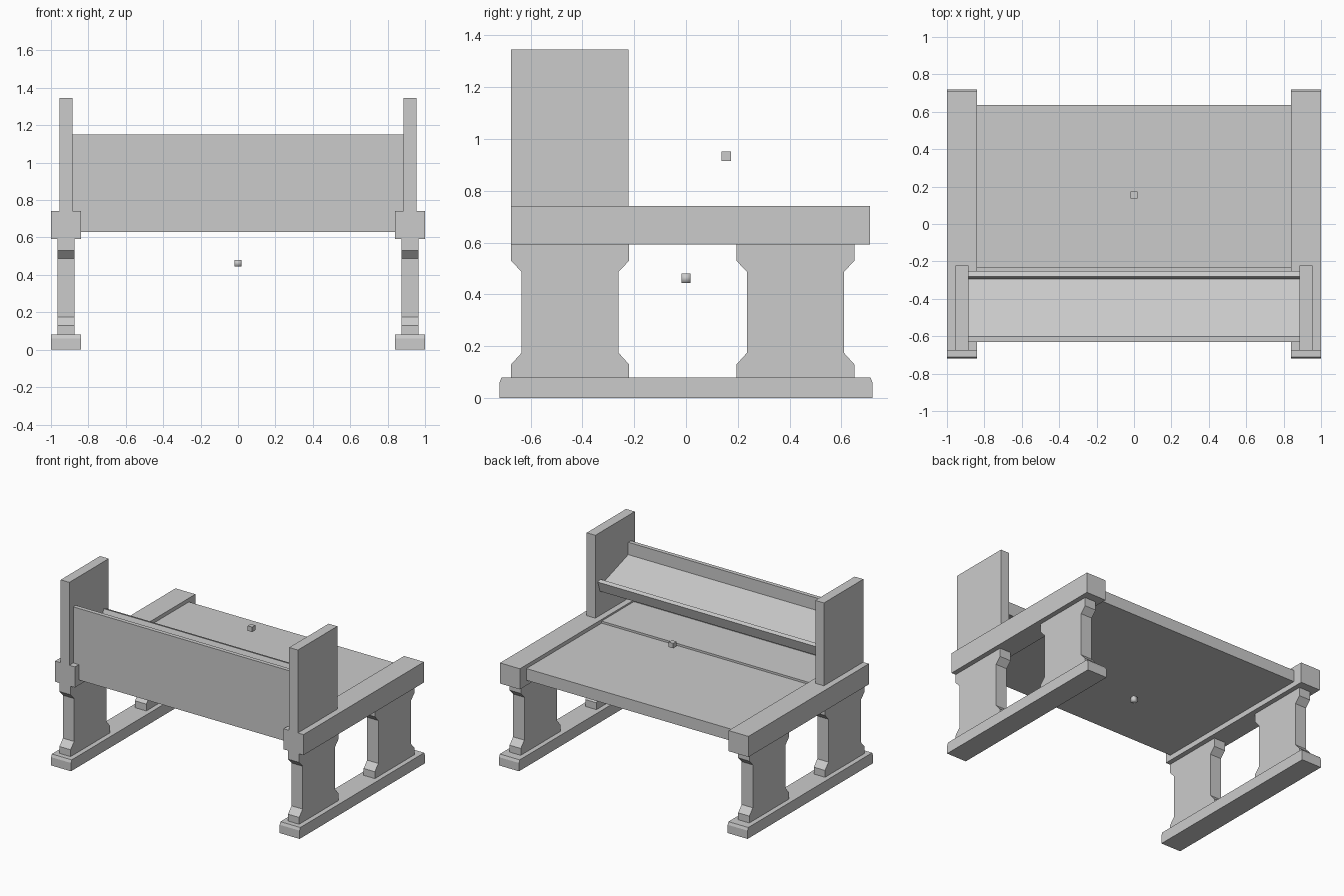
import bpy, bmesh, math
from mathutils import Vector

if "Cube" in bpy.data.objects:
    bpy.data.objects.remove(bpy.data.objects["Cube"])


def prism(name, profile, x0, x1):
    """Extrude a (y, z) profile from x0 to x1."""
    bm = bmesh.new()
    face = bm.faces.new([bm.verts.new((x0, y, z)) for y, z in profile])
    ext = bmesh.ops.extrude_face_region(bm, geom=[face])
    moved = [v for v in ext["geom"] if isinstance(v, bmesh.types.BMVert)]
    bmesh.ops.translate(bm, verts=moved, vec=(x1 - x0, 0, 0))
    bmesh.ops.recalc_face_normals(bm, faces=bm.faces)
    mesh = bpy.data.meshes.new(name)
    bm.to_mesh(mesh)
    bm.free()
    obj = bpy.data.objects.new(name, mesh)
    bpy.context.collection.objects.link(obj)
    return obj


def rect(y0, y1, z0, z1):
    return [(y0, z0), (y1, z0), (y1, z1), (y0, z1)]


def pair(name, profile, x0, x1):
    """Same part on the left and right."""
    prism("right_" + name, profile, x0, x1)
    prism("left_" + name, profile, -x1, -x0)


def leg_profile(c):
    # Wide at foot and head, narrowed in the middle
    half = [(0.2275, 0.08), (0.2275, 0.13), (0.187, 0.175),
            (0.187, 0.487), (0.2275, 0.53), (0.2275, 0.592)]
    return [(c + w, z) for w, z in half] + [(c - w, z) for w, z in reversed(half)]


# Side frames
pair("foot", [(-0.72, 0), (0.72, 0), (0.72, 0.06), (0.712, 0.08),
              (-0.712, 0.08), (-0.72, 0.06)], 0.84, 1.0)
pair("front_leg", leg_profile(-0.4475), 0.875, 0.965)
pair("back_leg", leg_profile(0.4225), 0.875, 0.965)
pair("rail", rect(-0.675, 0.71, 0.592, 0.742), 0.84, 1.0)
pair("upright", rect(-0.675, -0.222, 0.742, 1.345), 0.885, 0.955)

# Panels between the frames
prism("front_panel", rect(-0.63, -0.60, 0.63, 1.15), -0.885, 0.885)
prism("table_top", [(-0.60, 0.63), (0.635, 0.63), (0.635, 0.715),
                    (-0.23, 0.715), (-0.23, 0.73), (-0.60, 0.73)], -0.84, 0.84)

# Sloped board with a lip square to its lower edge
a = math.radians(18)
along = Vector((math.cos(a), -math.sin(a)))
up = Vector((math.sin(a), math.cos(a)))
origin = Vector((-0.60, 1.06))
desk = [(0, -0.035), (0.353, -0.035), (0.353, 0.045),
        (0.322, 0.045), (0.322, 0), (0, 0)]
prism("sloped_board", [tuple(origin + along * s + up * t) for s, t in desk],
      -0.885, 0.885)

# Small loose blocks
h = 0.018
prism("upper_block", rect(0.155 - h, 0.155 + h, 0.933 - h, 0.933 + h), -h, h)
low = prism("lower_block", rect(-h, h, 0.462 - h, 0.462 + h), -h, h)
for p in low.data.polygons:
    p.use_smooth = True
